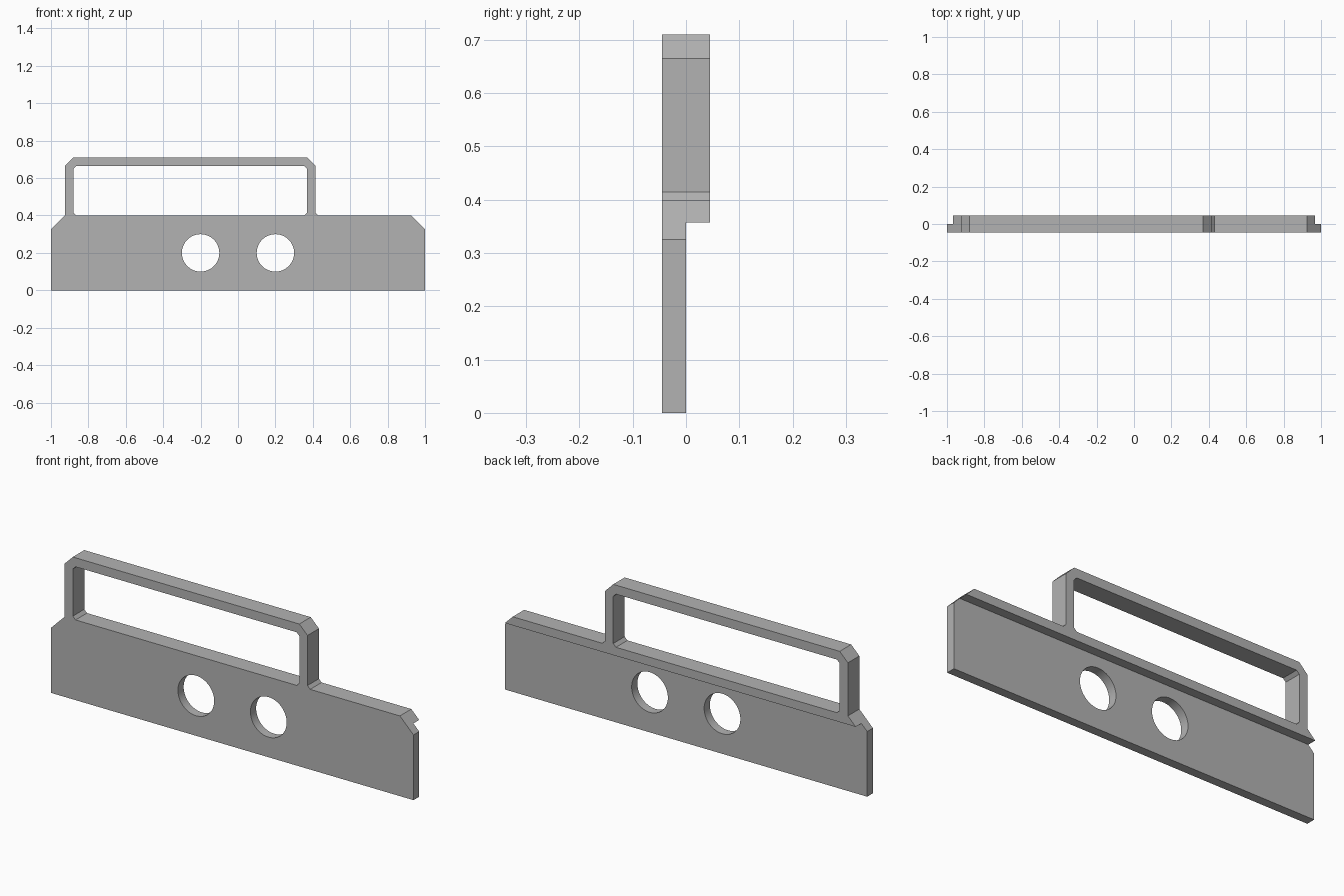
import bpy
import bmesh
from math import cos, sin, tau

cube = bpy.data.objects.get("Cube")
if cube:
    bpy.data.objects.remove(cube, do_unlink=True)

FRONT, BACK = -0.045, 0.045

grey = bpy.data.materials.new("plain grey")
grey.use_nodes = True
grey.diffuse_color = (0.45, 0.45, 0.45, 1)
grey.node_tree.nodes["Principled BSDF"].inputs["Base Color"].default_value = grey.diffuse_color


def prism(name, outline, y0, y1):
    """Extrude an x-z outline from y0 to y1."""
    bm = bmesh.new()
    face = bm.faces.new([bm.verts.new((x, y0, z)) for x, z in outline])
    ext = bmesh.ops.extrude_face_region(bm, geom=[face])["geom"]
    moved = [g for g in ext if isinstance(g, bmesh.types.BMVert)]
    bmesh.ops.translate(bm, verts=moved, vec=(0, y1 - y0, 0))
    bmesh.ops.recalc_face_normals(bm, faces=bm.faces)
    mesh = bpy.data.meshes.new(name)
    bm.to_mesh(mesh)
    bm.free()
    obj = bpy.data.objects.new(name, mesh)
    bpy.context.collection.objects.link(obj)
    return obj


def chamfered_box(x0, x1, z0, z1, c):
    return [(x0 + c, z0), (x1 - c, z0), (x1, z0 + c), (x1, z1 - c),
            (x1 - c, z1), (x0 + c, z1), (x0, z1 - c), (x0, z0 + c)]


def circle(cx, cz, r, n=64):
    return [(cx + r * cos(tau * i / n), cz + r * sin(tau * i / n)) for i in range(n)]


# Plate with the raised handle on its left half
plate = prism("handled_plate", [
    (-1, 0), (1, 0), (1, 0.325), (0.925, 0.4), (0.43, 0.4), (0.415, 0.415),
    (0.415, 0.665), (0.37, 0.71), (-0.88, 0.71), (-0.925, 0.665),
    (-0.925, 0.4), (-1, 0.325)], FRONT, BACK)
plate.data.materials.append(grey)

# Handle opening, two round holes and the recess below the rear lip
cutters = [
    prism("handle_opening", chamfered_box(-0.88, 0.37, 0.4, 0.665, 0.015), -0.2, 0.2),
    prism("rear_recess", [(-1.2, -0.2), (1.2, -0.2), (1.2, 0.357), (-1.2, 0.357)], 0, 0.2),
]
for side, x in (("right", -0.2), ("left", 0.2)):
    cutters.append(prism(side + "_hole", circle(x, 0.2, 0.1), -0.2, 0.2))

bpy.context.view_layer.objects.active = plate
for cutter in cutters:
    cutter.hide_render = True
    cut = plate.modifiers.new(cutter.name, "BOOLEAN")
    cut.operation = "DIFFERENCE"
    cut.solver = "EXACT"
    cut.object = cutter
    bpy.ops.object.modifier_apply(modifier=cut.name)
for cutter in cutters:
    bpy.data.objects.remove(cutter, do_unlink=True)

# Smooth hole walls, crisp edges elsewhere
bpy.ops.object.select_all(action="DESELECT")
plate.select_set(True)
bpy.ops.object.shade_smooth_by_angle(angle=0.4)
